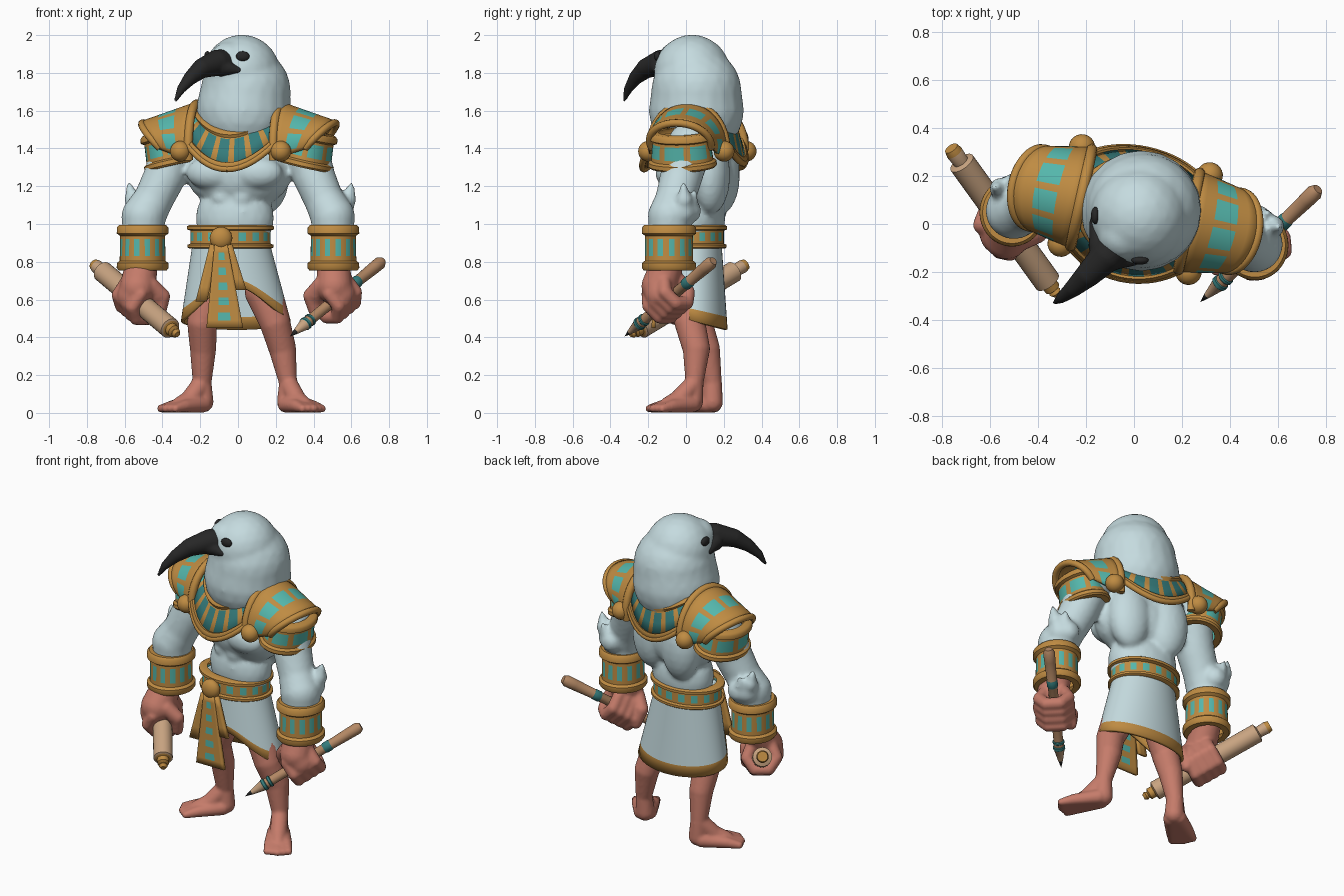
import bpy, bmesh
from math import sin, cos, pi, radians
from mathutils import Vector as V, Matrix as M

if "Cube" in bpy.data.objects:
    bpy.data.objects.remove(bpy.data.objects["Cube"])


def paint(name, *rgb):
    m = bpy.data.materials.new(name)
    m.use_nodes = True
    m.diffuse_color = (*rgb, 1)
    b = m.node_tree.nodes["Principled BSDF"]
    b.inputs["Base Color"].default_value = (*rgb, 1)
    b.inputs["Roughness"].default_value = .8
    return m


FEATHER = paint("pale blue", .56, .71, .74)
SKIN = paint("terracotta skin", .56, .2, .145)
GOLD = paint("gold", .52, .26, .055)
TURQ = paint("turquoise", .09, .47, .41)
TEAL = paint("dark teal", .035, .2, .2)
BLACK = paint("black", .02, .02, .02)
PAPER = paint("papyrus", .58, .37, .22)
WOOD = paint("wood", .46, .25, .13)

ID = M.Identity(4)
BODY = M.Translation((.005, .06, 0)) @ M.Rotation(radians(-12.4), 4, 'Z')
ARMS = M.Translation((0, -.02, 0)) @ M.Rotation(radians(-7.9), 4, 'Z')


def make(name, bm, mats):
    bmesh.ops.recalc_face_normals(bm, faces=bm.faces)
    me = bpy.data.meshes.new(name)
    bm.to_mesh(me)
    bm.free()
    for m in mats:
        me.materials.append(m)
    me.shade_smooth()
    me.set_sharp_from_angle(angle=radians(45))
    ob = bpy.data.objects.new(name, me)
    bpy.context.collection.objects.link(ob)
    return ob


def blob(bm, loc, size, frame=ID):
    size = size if isinstance(size, tuple) else (size,) * 3
    mat = frame @ M.Translation(loc) @ M.Diagonal((*size, 1))
    bmesh.ops.create_icosphere(bm, subdivisions=3, radius=1, matrix=mat)


def chain(bm, pts, frame=ID):
    # Tapered limb through (x, y, z, radius) points: balls joined by cones
    for p in pts:
        blob(bm, p[:3], p[3], frame)
    for a, b in zip(pts, pts[1:]):
        p, q = V(a[:3]), V(b[:3])
        turn = (q - p).to_track_quat('Z', 'Y').to_matrix().to_4x4()
        bmesh.ops.create_cone(bm, cap_ends=True, segments=20, radius1=a[3], radius2=b[3],
                              depth=(q - p).length, matrix=frame @ M.Translation((p + q) / 2) @ turn)


def sculpt(name, bm, mat, voxel, soft=4):
    # Fuse overlapping volumes into one smooth skin
    ob = make(name, bm, [mat])
    r = ob.modifiers.new("fuse", 'REMESH')
    r.mode, r.voxel_size, r.use_smooth_shade = 'VOXEL', voxel, True
    s = ob.modifiers.new("soften", 'SMOOTH')
    s.factor, s.iterations = .5, soft


def steps(n):
    return [i / n for i in range(n + 1)]


def sheet(name, f, us, vs, mats, rule=lambda i, j: 0, thick=0, frame=ID):
    bm = bmesh.new()
    g = [[bm.verts.new(frame @ V(f(u, v))) for u in us] for v in vs]
    for j in range(len(vs) - 1):
        for i in range(len(us) - 1):
            face = bm.faces.new((g[j][i], g[j][i + 1], g[j + 1][i + 1], g[j + 1][i]))
            face.material_index = rule(i, j)
    bmesh.ops.remove_doubles(bm, verts=bm.verts, dist=1e-5)
    ob = make(name, bm, mats)
    if thick:
        s = ob.modifiers.new("thickness", 'SOLIDIFY')
        s.thickness, s.offset = thick, 0


def tube(name, pts, r, frame=ID):
    c = bpy.data.curves.new(name, 'CURVE')
    c.dimensions, c.bevel_depth, c.bevel_resolution, c.use_fill_caps = '3D', r, 3, True
    sp = c.splines.new('POLY')
    sp.points.add(len(pts) - 1)
    for p, q in zip(sp.points, pts):
        p.co = (*(frame @ V(q)), 1)
    sp.use_smooth = True
    c.materials.append(GOLD)
    bpy.context.collection.objects.link(bpy.data.objects.new(name, c))


BAND = [(0, -.03), (0, .006), (.05, .015), (.16, .015), (.21, 0), (.31, 0),
        (.69, 0), (.76, 0), (.81, .018), (.94, .018), (1, .006), (1, -.03)]


def band(name, x, y, z0, z1, rx, ry, n, gap, frame=ID, flare=0):
    # Gold cuff with raised rims and an inlaid row
    def f(u, v):
        t, off = BAND[v]
        off += flare * (1 - t)
        return (x + (rx + off) * sin(2 * pi * u), y - (ry + off) * cos(2 * pi * u), z0 + (z1 - z0) * t)
    sheet(name, f, steps(n), range(len(BAND)), [GOLD, TURQ],
          lambda i, j: int(j == 5 and i % 4 >= gap), frame=frame)


def lathe(name, p0, p1, prof, mats):
    # Profile rows are (position along axis, radius, material of next segment)
    d = V(p1) - V(p0)
    frame = M.Translation(p0) @ d.to_track_quat('Z', 'Y').to_matrix().to_4x4()
    sheet(name, lambda u, v: (prof[v][1] * cos(2 * pi * u), prof[v][1] * sin(2 * pi * u), prof[v][0] * d.length),
          steps(24), range(len(prof)), mats, lambda i, j: prof[j][2], frame=frame)


# Torso and arms
bm = bmesh.new()
blob(bm, (-.02, -.01, 1.03), (.21, .15, .2), BODY)
blob(bm, (0, 0, 1.27), (.285, .18, .2), BODY)
blob(bm, (0, .02, 1.42), (.26, .18, .13), BODY)
for s in (-1, 1):
    blob(bm, (s * .12, -.11, 1.27), (.14, .085, .09), BODY)
    blob(bm, (s * .12, .1, 1.26), (.13, .1, .21), BODY)
    for z in (1.06, 1.14):
        blob(bm, (s * .05 - .015, -.118, z), (.055, .035, .045), BODY)
    chain(bm, [(s * .345, .09, 1.42, .12), (s * .4, .05, 1.25, .112), (s * .455, .025, 1.13, .105),
               (s * .505, .005, 1.04, .118), (s * .51, 0, .85, .1)], ARMS)
    chain(bm, [(s * .53, .07, 1.07, .08), (s * .575, .09, 1.13, .045), (s * .595, .09, 1.21, .014)], ARMS)
    chain(bm, [(s * .5, .1, 1.07, .07), (s * .53, .13, 1.12, .03), (s * .54, .14, 1.17, .014)], ARMS)
sculpt("torso_and_arms", bm, FEATHER, .014)

# Head, beak and eyes
bm = bmesh.new()
chain(bm, [(.03, .06, 1.45, .18), (.03, .055, 1.6, .252), (.04, .055, 1.7, .24), (.02, .032, 1.8, .203)])
blob(bm, (-.045, -.045, 1.86), .107)
sculpt("head", bm, FEATHER, .015)
bm = bmesh.new()
chain(bm, [(-.06, -.07, 1.85, .078), (-.11, -.13, 1.853, .07), (-.19, -.21, 1.825, .053),
           (-.25, -.265, 1.775, .038), (-.3, -.305, 1.715, .024), (-.33, -.327, 1.655, .009)])
chain(bm, [(0, -.155, 1.815, .02), (-.09, -.145, 1.83, .05)])
chain(bm, [(-.165, .012, 1.815, .02), (-.14, -.09, 1.83, .05)])
sculpt("beak", bm, BLACK, .008, 3)
for side, loc, size in (("left", (.025, -.151, 1.888), (.036, .018, .027)),
                        ("right", (-.161, .035, 1.888), (.018, .036, .027))):
    bm = bmesh.new()
    blob(bm, loc, size)
    make(side + "_eye", bm, [BLACK])


# Broad collar
def collar(u, v):
    s, c = sin(2 * pi * u), cos(2 * pi * u)
    lift = .01 if v < .12 or v > .88 else 0
    z = 1.485 + .1 * s * s - v * (.205 - .165 * s * s) - .015 * (c - 1) + lift
    return ((.21 + .12 * v + lift) * s, -(.195 + (.065 + .02 * c) * v + lift) * c, z)


sheet("collar", collar, steps(60), [0, .11, .14, .2, .5, .8, .86, .89, 1], [GOLD, TEAL, TURQ],
      lambda i, j: 0 if j not in (3, 4) or i % 3 == 0 else 1 + (abs(sin(pi * (i // 3 * 3 + 2) / 30)) > .75),
      .03, BODY)
tube("collar_rim", [collar(u, 1) for u in steps(60)], .017, BODY)

# Shoulder guards, clasps, bracers
for s, side in ((1, "left"), (-1, "right")):
    def guard(u, v):
        a = radians(105) * (2 * u - 1)
        x = .23 + .19 * v + .1 * v * cos(a)
        return (s * x, (.205 - .04 * v) * sin(a), 1.4 + .03 * v + (.235 - .13 * v) * cos(a))
    sheet(side + "_shoulder_guard", guard, steps(24), steps(6), [GOLD, TURQ],
          lambda i, j: int(j in (2, 3) and i % 4 > 0), .025, BODY)
    tube(side + "_guard_outer_rim", [guard(u, 1) for u in steps(24)], .02, BODY)
    tube(side + "_guard_inner_rim", [guard(u, 0) for u in steps(24)], .024, BODY)
    tilt = BODY @ M.Translation((s * .382, 0, 1.39)) @ M.Rotation(s * radians(13), 4, 'Y')
    band(side + "_shoulder_sleeve", 0, 0, -.09, .1, .112, .15, 28, 1, tilt, .02)
    for y, end in ((-.205, "front"), (.205, "back")):
        bm = bmesh.new()
        blob(bm, (s * .272, y, 1.385), .055, BODY)
        make(side + "_" + end + "_clasp", bm, [GOLD])
    band(side + "_bracer", s * .51, 0, .755, .995, .118, .125, 52, 2, ARMS, .004)


# Hands wrapped round what they hold
def hand(side, s, c, d):
    c, d = V(c), V(d).normalized()
    up = (V((0, 0, 1)) - d * d.z).normalized()
    out = d.cross(up)
    out = out if out.x * s > 0 else -out

    def at(o, h, k, r):
        return (*(c + out * o + up * h + d * k), r)
    bm = bmesh.new()
    wrist = ARMS @ V((s * .51, 0, .82))
    chain(bm, [(*wrist, .085), at(.03, .07, 0, .095), at(.045, .02, 0, .085)])
    for k in (-.072, -.024, .024, .072):
        arc = [radians(t) for t in range(-50, 231, 56)]
        chain(bm, [at(.086 * cos(t), -.086 * sin(t), k, .036) for t in arc])
    chain(bm, [at(-.02, .1, -.04, .045), at(-.085, .06, -.08, .04), at(-.085, -.03, -.095, .034)])
    sculpt(side + "_hand", bm, SKIN, .01, 4)


hand("left", 1, (.515, -.095, .61), (.47, .45, .39))
hand("right", -1, (-.525, -.01, .6), (-.42, .58, .35))

# Scroll and reed pen
lathe("scroll", (-.32, -.295, .415), (-.76, .315, .785),
      [(0, 0, 0), (0, .015, 0), (.02, .026, 0), (.035, .018, 0), (.045, .034, 0), (.08, .034, 0), (.085, .045, 1),
       (.09, .056, 1), (.9, .056, 1), (.905, .045, 1), (.91, .033, 1), (.97, .036, 0), (1, .03, 0), (1, 0, 0)],
      [GOLD, PAPER])
lathe("reed_pen", (.275, -.325, .405), (.765, .145, .805),
      [(0, 0, 0), (.06, .014, 1), (.155, .031, 2), (.16, .035, 2), (.18, .035, 2), (.185, .03, 3), (.205, .03, 2),
       (.21, .034, 2), (.225, .034, 2), (.23, .028, 3), (.68, .028, 2), (.69, .032, 2), (.73, .032, 2),
       (.74, .029, 3), (.9, .033, 3), (.97, .034, 3), (1, .022, 3), (1, 0, 3)], [BLACK, PAPER, TEAL, WOOD])


# Kilt, belt and sash
def kilt(u, v):
    c = cos(2 * pi * u)
    hem = .44 + .045 * (1 + c) + .14 * max(0, c) ** 3
    z = .96 + (hem - .96) * v
    t = (.96 - z) / .5
    return (-.04 + .03 * t + (.182 + .105 * t) * sin(2 * pi * u), .04 - (.135 + .035 * t) * c, z)


sheet("kilt", kilt, steps(64), [0, .2, .4, .6, .75, .87, 1], [FEATHER, GOLD], lambda i, j: int(j == 5), .018)
band("belt", -.04, .04, .87, .995, .212, .16, 64, 2)
for side, x0, drift, drop in (("left", -.06, .075, .24), ("right", -.12, -.075, .3)):
    sheet(side + "_sash_tail", lambda u, v: (x0 + drift * v + (u - .5) * .06, -.15 - .01 * v, .89 - drop * v),
          steps(3), steps(4), [GOLD], thick=.02)
sheet("sash_panel", lambda u, v: (-.09 + .02 * v + (u - .5) * (.07 + .125 * v), -.16 - .012 * v, .89 - .44 * v),
      [0, .1, .32, .68, .9, 1], steps(11), [GOLD, TURQ], lambda i, j: int(i == 2 and j % 2 == 1), .02)
bm = bmesh.new()
blob(bm, (-.09, -.145, .925), (.06, .04, .06))
make("buckle", bm, [GOLD])

# Legs and bare feet
for side, leg, heel, toe in (
        ("left", [(.135, .04, .64, .1), (.195, .02, .48, .082), (.235, .055, .34, .073), (.265, .045, .16, .048)],
         (.262, .035), (.55, -.82)),
        ("right", [(-.14, .07, .64, .1), (-.19, .06, .48, .08), (-.185, .11, .34, .07), (-.19, .14, .16, .05)],
         (-.185, .14), (-.79, -.62))):
    bm = bmesh.new()
    h, d = V((*heel, 0)), V((*toe, 0)).normalized()
    w = V((-d.y, d.x, 0))

    def foot(a, b, z, r):
        return (*(h + d * a + w * b + V((0, 0, z))), r)
    chain(bm, leg + [foot(0, 0, .058, .056)])
    chain(bm, [leg[3], foot(.09, 0, .07, .05), foot(.16, 0, .045, .04)])
    for k in range(-2, 3):
        chain(bm, [foot(.02, k * .012, .045, .044), foot(.16, k * .024, .036, .034),
                   foot(.25 - .008 * abs(k), k * .031, .023, .022)])
    sculpt(side + "_leg", bm, SKIN, .01, 3)
